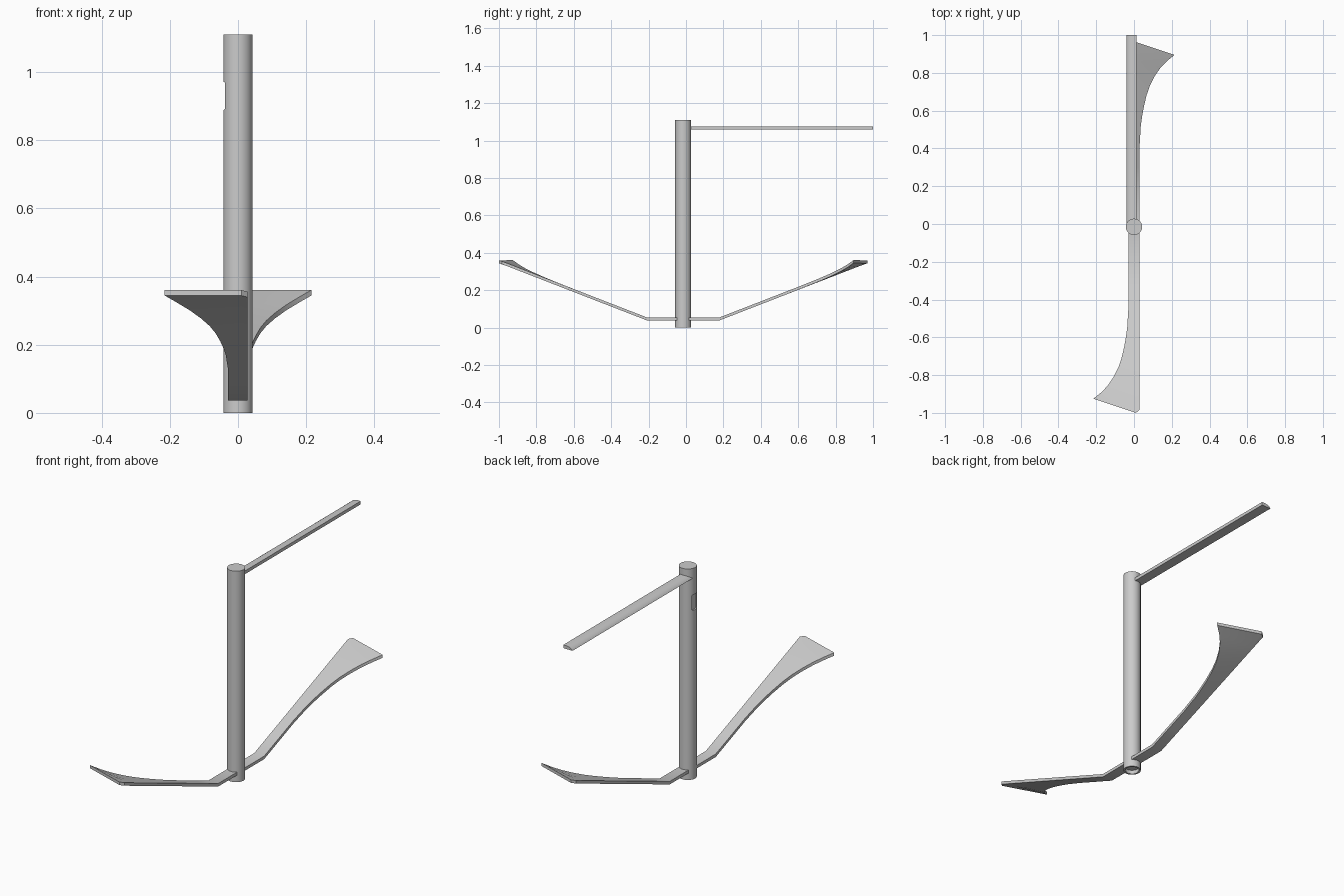
import bpy, bmesh, math
from mathutils import Matrix, Vector

if "Cube" in bpy.data.objects:
    bpy.data.objects.remove(bpy.data.objects["Cube"])

CY = -0.015          # y of the column axis
T = 0.016            # plate thickness


def finish(bm, name, smooth=True):
    bmesh.ops.recalc_face_normals(bm, faces=bm.faces)
    mesh = bpy.data.meshes.new(name)
    bm.to_mesh(mesh)
    bm.free()
    ob = bpy.data.objects.new(name, mesh)
    bpy.context.collection.objects.link(ob)
    if smooth:
        bpy.ops.object.select_all(action='DESELECT')
        ob.select_set(True)
        bpy.context.view_layer.objects.active = ob
        bpy.ops.object.shade_smooth_by_angle(angle=math.radians(30))
    return ob


def cylinder(name, r, z0, z1):
    bm = bmesh.new()
    bmesh.ops.create_cone(bm, cap_ends=True, segments=64, radius1=r, radius2=r, depth=z1 - z0,
                          matrix=Matrix.Translation((0, CY, (z0 + z1) / 2)))
    return finish(bm, name)


def cut(target, cutter):
    mod = target.modifiers.new("cut", 'BOOLEAN')
    mod.operation = 'DIFFERENCE'
    mod.solver = 'EXACT'
    mod.object = cutter
    cutter.hide_render = True
    cutter.hide_set(True)


# Column with a recessed underside and a shallow window on the -x side
column = cylinder("column", 0.043, 0, 1.11)
recess = cylinder("recess_cutter", 0.034, -0.02, 0.02)
bm = bmesh.new()
bmesh.ops.create_cube(bm, size=1, matrix=Matrix.Translation((-0.055, CY, 0.93))
                      @ Matrix.Diagonal((0.04, 0.038, 0.082, 1)))
long_edges = [e for e in bm.edges
              if abs(e.verts[0].co.x - e.verts[1].co.x) > 0.01]
bmesh.ops.bevel(bm, geom=long_edges, offset=0.005, segments=3, profile=0.5, affect='EDGES')
window = finish(bm, "window_cutter", False)
cut(column, recess)
cut(column, window)

# Top arm: flat bottom, thick leading edge, curved back edge
bm = bmesh.new()
profile = [(0.014, 1.058), (0.014, 1.075), (-0.008, 1.075), (-0.018, 1.073),
           (-0.028, 1.069), (-0.036, 1.063), (-0.040, 1.058)]
face = bm.faces.new([bm.verts.new((x, 0.0, z)) for x, z in profile])
ext = bmesh.ops.extrude_face_region(bm, geom=[face])
bmesh.ops.translate(bm, vec=(0, 1.0, 0),
                    verts=[v for v in ext["geom"] if isinstance(v, bmesh.types.BMVert)])
finish(bm, "top_arm")

# Blade rows: flared edge x, flared edge y, straight edge y
ROWS = [(-0.03, -0.045, -0.045), (-0.03, -0.205, -0.205), (-0.03, -0.33, -0.33),
        (-0.03, -0.45, -0.455), (-0.036, -0.55, -0.56), (-0.043, -0.60, -0.615),
        (-0.052, -0.65, -0.67), (-0.066, -0.71, -0.74), (-0.083, -0.76, -0.80),
        (-0.108, -0.81, -0.86), (-0.14, -0.857, -0.915), (-0.175, -0.893, -0.955),
        (-0.215, -0.925, -0.985)]


def height(y):
    return 0.053 + max(0, -0.205 - y) * 0.388


def blade(name, turn):
    bm = bmesh.new()
    grid = []
    for cx, cy, sy in ROWS:
        lift = 0.028 * ((-0.03 - cx) / 0.185) ** 2
        s = Vector((0.028, sy, height(sy)))
        c = Vector((cx, cy, height(cy) + lift))
        m = s.lerp(c, 0.018 / (0.028 - cx))
        if cx == ROWS[-1][0]:          # rounded tip corner
            m.y, m.z = -1.0, 0.36
        grid.append([bm.verts.new(p) for p in (s, m, c)])
    faces = [bm.faces.new((a[i], a[i + 1], b[i + 1], b[i]))
             for a, b in zip(grid, grid[1:]) for i in range(2)]
    # thicken downwards
    ext = bmesh.ops.extrude_face_region(bm, geom=faces, use_keep_orig=True)
    bmesh.ops.translate(bm, vec=(0, 0, -T),
                        verts=[v for v in ext["geom"] if isinstance(v, bmesh.types.BMVert)])
    about = Matrix.Translation((0, CY, 0))
    bmesh.ops.transform(bm, matrix=about @ Matrix.Rotation(turn, 4, 'Z') @ about.inverted(),
                        verts=bm.verts)
    return finish(bm, name)


# Two lower blades, turned half a revolution apart
blade("front_blade", 0)
blade("back_blade", math.pi)
